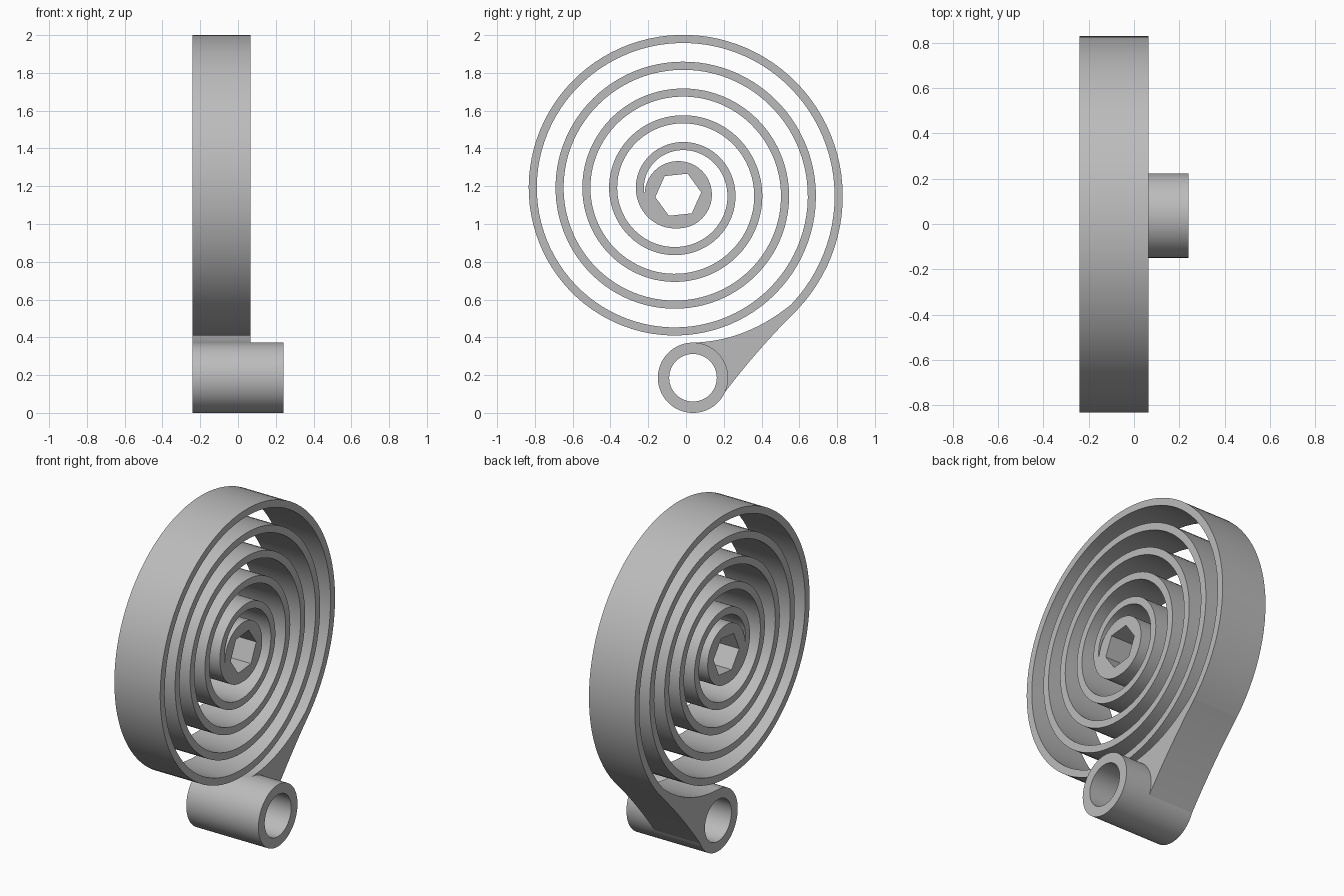
import bpy, bmesh
from math import sin, cos, pi, radians
from mathutils import Vector

cube = bpy.data.objects.get("Cube")
if cube:
    bpy.data.objects.remove(cube)

grey = bpy.data.materials.new("plain_grey")
grey.use_nodes = True
grey.diffuse_color = (0.5, 0.5, 0.5, 1)
grey.node_tree.nodes["Principled BSDF"].inputs["Base Color"].default_value = (0.5, 0.5, 0.5, 1)

BACK, FRONT, TUBE_END = -0.24, 0.065, 0.24


def polar(centre, radius, angle):
    return Vector((centre[0] + radius * cos(angle), centre[1] + radius * sin(angle)))


def bezier(a, b, c, steps):
    a, b, c = Vector(a), Vector(b), Vector(c)
    ts = [i / steps for i in range(steps + 1)]
    return [a * (1 - t) ** 2 + b * 2 * t * (1 - t) + c * t * t for t in ts]


def strip_prism(name, outer, inner, x0, x1, closed):
    """Solid between two matching rails in the YZ plane, extruded along X."""
    bm = bmesh.new()
    rows = [[bm.verts.new((x, p.x, p.y)) for x, p in ((x0, o), (x1, o), (x1, i), (x0, i))]
            for o, i in zip(outer, inner)]
    pairs = list(zip(rows, rows[1:]))
    if closed:
        pairs.append((rows[-1], rows[0]))
    else:
        bm.faces.new(rows[0])
        bm.faces.new(rows[-1])
    for a, b in pairs:
        for k in range(4):
            n = (k + 1) % 4
            bm.faces.new((a[k], a[n], b[n], b[k]))
    bmesh.ops.recalc_face_normals(bm, faces=bm.faces)
    mesh = bpy.data.meshes.new(name)
    bm.to_mesh(mesh)
    bm.free()
    mesh.materials.append(grey)
    obj = bpy.data.objects.new(name, mesh)
    bpy.context.collection.objects.link(obj)
    bpy.ops.object.select_all(action='DESELECT')
    obj.select_set(True)
    bpy.context.view_layer.objects.active = obj
    bpy.ops.object.shade_smooth_by_angle(angle=radians(30))
    return obj


# Coiled band, growing by one pitch per turn
COIL, PITCH, BAND = (-0.037, 1.17), 0.142, 0.043
START, END, STEPS = -pi / 2, 9.25 * pi, 480


def coil_point(turn, inset):
    return polar(COIL, 0.2275 + PITCH * turn / (2 * pi) - inset, pi - turn)


turns = [START + (END - START) * i / STEPS for i in range(STEPS + 1)]
strip_prism("spiral_band", [coil_point(t, 0) for t in turns],
            [coil_point(t, BAND) for t in turns], BACK, FRONT, False)

# Hub with a hexagonal socket
HUB, SIDES = (-0.041, 1.155), 72
angles = [2 * pi * i / SIDES for i in range(SIDES)]
tilt = radians(6)
hexagon = [polar(HUB, 0.122 * cos(pi / 6) / cos(a % (pi / 3) - pi / 6), a + tilt) for a in angles]
strip_prism("hex_hub", [polar(HUB, 0.178, a + tilt) for a in angles], hexagon, BACK, FRONT, True)

# Mounting tube
EYE, EYE_R = (0.037, 0.186), 0.186
strip_prism("mounting_tube", [polar(EYE, EYE_R, a) for a in angles],
            [polar(EYE, 0.126, a) for a in angles], BACK, TUBE_END, True)

# Arm flaring from the band's end and wrapping onto the tube
low = radians(-29)
upper = bezier(coil_point(END, BAND), (0.32, 0.38), polar(EYE, EYE_R, pi / 2), 32)
lower = bezier(coil_point(END, 0), (0.38, 0.34), polar(EYE, EYE_R - 0.003, low), 16)
wrap = [polar(EYE, 0.16, low + (pi / 2 - low) * i / 16) for i in range(1, 17)]
strip_prism("connecting_arm", lower + wrap, upper, BACK, FRONT, False)
